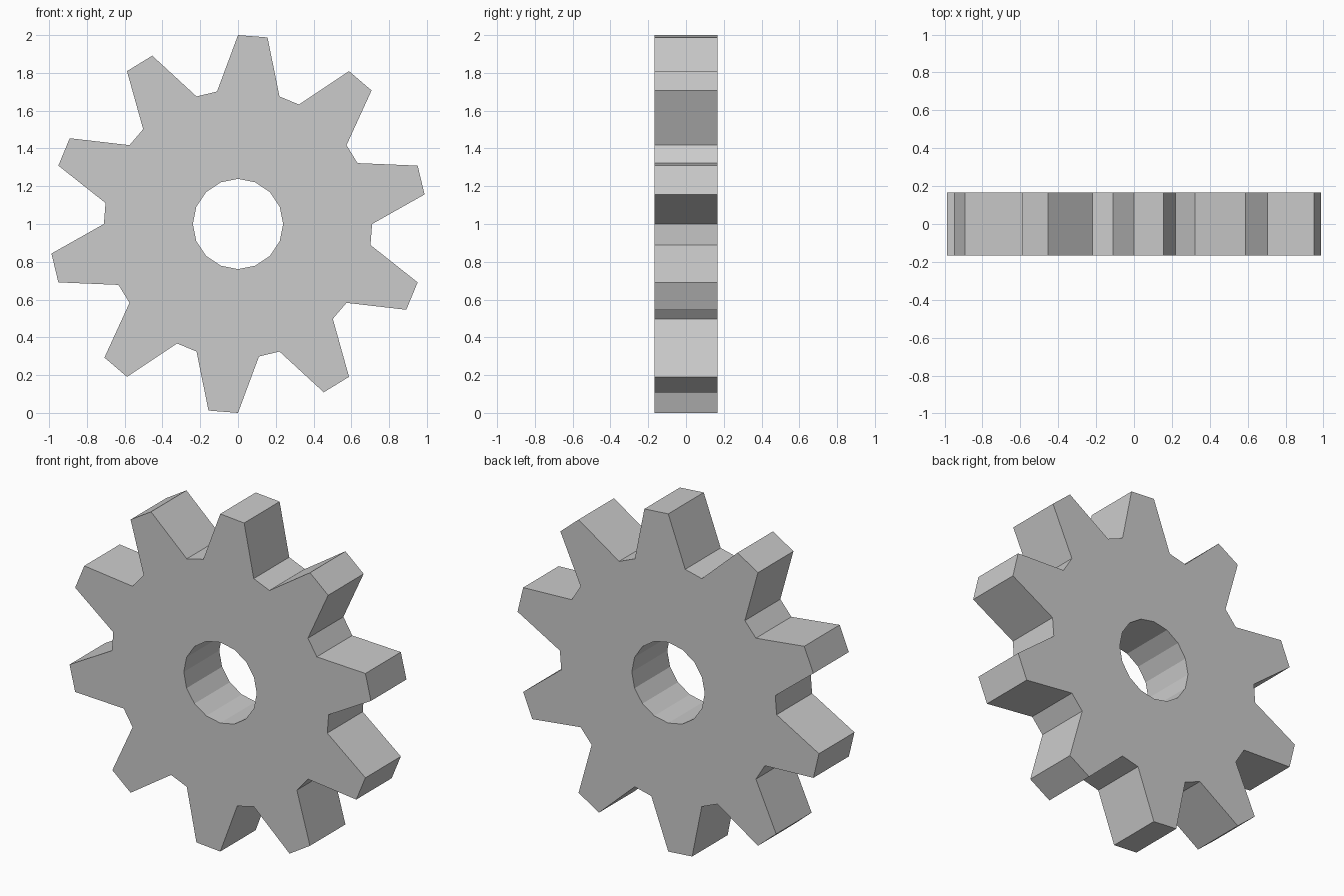
import bpy, bmesh
from math import sin, cos, radians
from mathutils import Vector

if "Cube" in bpy.data.objects:
    bpy.data.objects.remove(bpy.data.objects["Cube"])

TEETH, TIP, ROOT = 10, 1.0, 0.71
BORE, BORE_SIDES = 0.239, 16
HALF = 0.166
CENTRE_Z = 1.0


def point(radius, degrees):
    a = radians(degrees)
    return Vector((radius * cos(a), -HALF, CENTRE_Z + radius * sin(a)))


def loop(bm, points):
    verts = [bm.verts.new(p) for p in points]
    return [bm.edges.new((v, verts[i - 1])) for i, v in enumerate(verts)]


bm = bmesh.new()

# Toothed outline: two tip points, then two root points, evenly spaced
step = 360 / (TEETH * 4)
outline = [point(TIP if i % 4 < 2 else ROOT, 90 - i * step) for i in range(TEETH * 4)]
# Round bore through the middle
bore = [point(BORE, 90 - i * 360 / BORE_SIDES) for i in range(BORE_SIDES)]

# Fill between the two loops, then give the plate its thickness
edges = loop(bm, outline) + loop(bm, bore)
bmesh.ops.triangle_fill(bm, edges=edges, use_beauty=True)
result = bmesh.ops.extrude_face_region(bm, geom=bm.faces[:], use_keep_orig=True)
back = [g for g in result["geom"] if isinstance(g, bmesh.types.BMVert)]
bmesh.ops.translate(bm, verts=back, vec=(0, 2 * HALF, 0))
bmesh.ops.recalc_face_normals(bm, faces=bm.faces[:])

mesh = bpy.data.meshes.new("gear_wheel")
bm.to_mesh(mesh)
bm.free()
gear = bpy.data.objects.new("gear_wheel", mesh)
bpy.context.collection.objects.link(gear)
